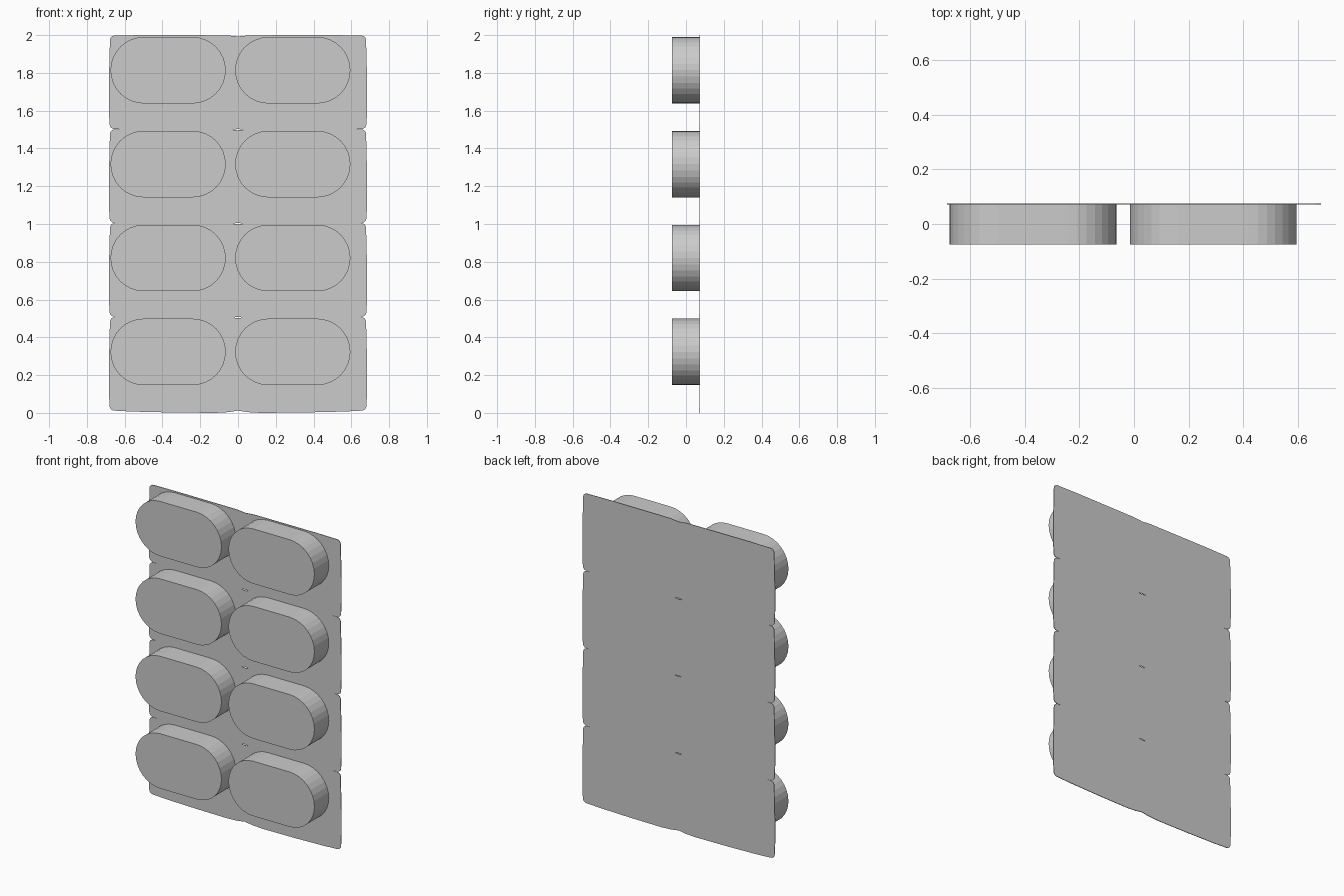
import bpy, bmesh, math

cube = bpy.data.objects.get("Cube")
if cube:
    bpy.data.objects.remove(cube, do_unlink=True)

# One plain grey for the whole pack
grey = bpy.data.materials.new("plain grey")
grey.use_nodes = True
grey.diffuse_color = (0.6, 0.6, 0.6, 1)
grey.node_tree.nodes["Principled BSDF"].inputs["Base Color"].default_value = (0.6, 0.6, 0.6, 1)

ROWS, PITCH = 4, 0.497
FRONT, SHEET, BACK = -0.075, 0.071, 0.075


def extrude_outline(name, outline, y0, y1, z):
    """Make a solid from an (x, z) outline, running from y0 to y1."""
    bm = bmesh.new()
    face = bm.faces.new([bm.verts.new((x, y0, h)) for x, h in outline])
    ring = bmesh.ops.extrude_face_region(bm, geom=[face])
    moved = [g for g in ring["geom"] if isinstance(g, bmesh.types.BMVert)]
    bmesh.ops.translate(bm, verts=moved, vec=(0, y1 - y0, 0))
    bmesh.ops.recalc_face_normals(bm, faces=bm.faces)
    mesh = bpy.data.meshes.new(name)
    bm.to_mesh(mesh)
    bm.free()
    mesh.materials.append(grey)
    obj = bpy.data.objects.new(name, mesh)
    obj.location.z = z
    bpy.context.collection.objects.link(obj)
    return obj


def arc(cx, cz, r, start, end, steps):
    angles = [math.radians(start + (end - start) * i / steps) for i in range(steps + 1)]
    return [(cx + r * math.cos(a), cz + r * math.sin(a)) for a in angles]


# Backing sheet: slightly bowed edges, rounded corners, shallow notch in the middle
half = [(0.05, 0.004), (0.12, 0), (0.35, 0.002), (0.56, 0.007)]
half += arc(0.655, 0.037, 0.025, -90, 0, 4)
half += [(0.684, 0.12), (0.684, 0.25)]
half += arc(0.653, 0.482, 0.025, 0, 90, 4)
half += [(0.5, 0.509), (0.06, 0.508)]
sheet = [(0, 0.012)] + half + [(0, 0.502)] + [(-x, h) for x, h in reversed(half)]

# Capsule pocket: straight sides with half-round ends
R, REACH = 0.176, 0.129
pocket = arc(REACH, 0, R, -90, 90, 16) + arc(-REACH, 0, R, 90, 270, 16)

for row in range(ROWS):
    z = row * PITCH
    extrude_outline(f"backing_sheet_{row + 1}", sheet, SHEET, BACK, z)
    for side, x in (("right", -0.37), ("left", 0.29)):
        pod = extrude_outline(f"{side}_pocket_{row + 1}", pocket, FRONT, SHEET + 0.001, z + 0.323)
        pod.location.x = x
